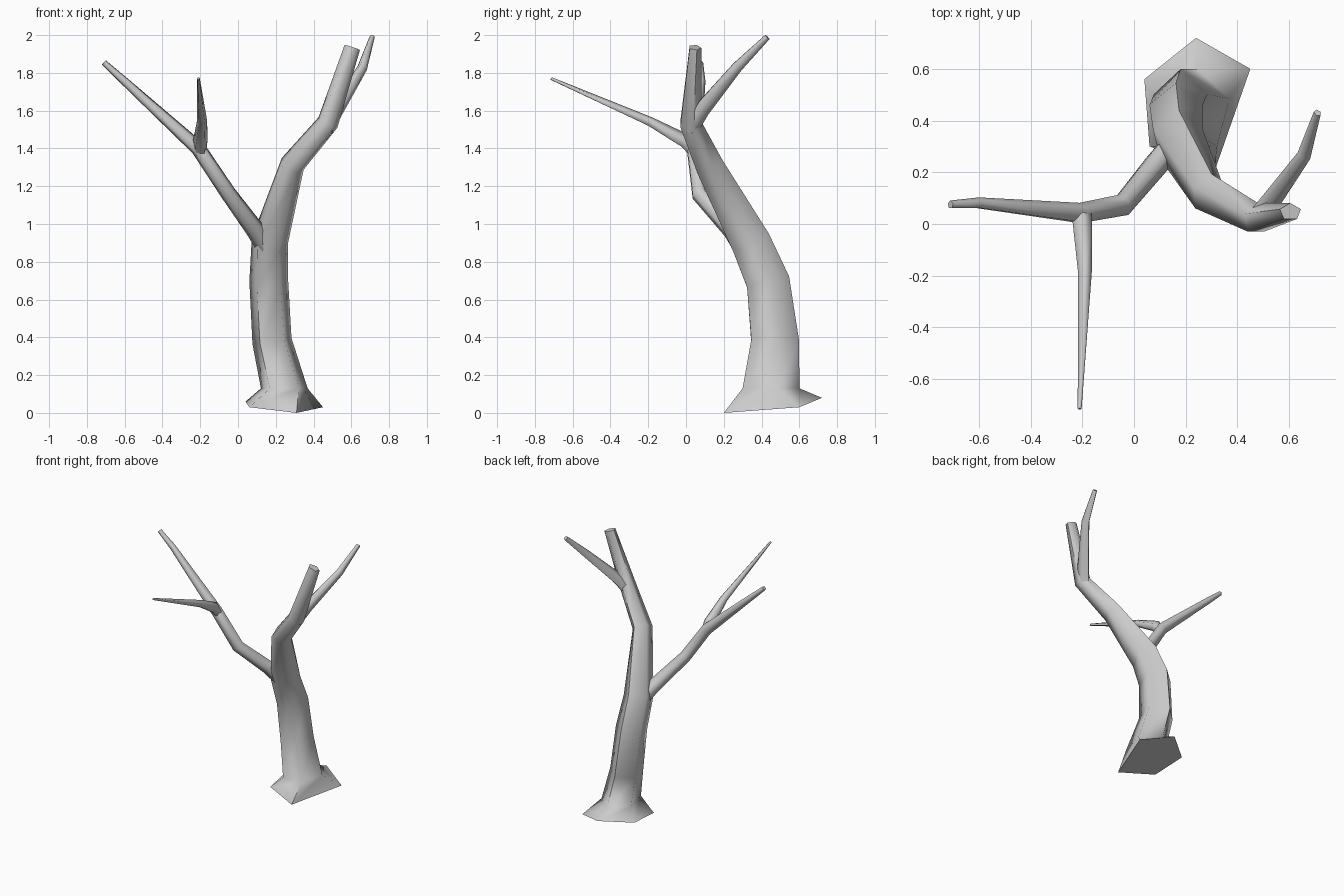
import bpy, bmesh, math
from mathutils import Vector

cube = bpy.data.objects.get("Cube")
if cube:
    bpy.data.objects.remove(cube, do_unlink=True)

bark = bpy.data.materials.new("grey bark")
bark.use_nodes = True
GREY = (0.6, 0.6, 0.6, 1)
bark.diffuse_color = GREY
bark.node_tree.nodes["Principled BSDF"].inputs["Base Color"].default_value = GREY

SIDES = 5


def limb(name, path, foot=None):
    """Loft five-sided rings along a path of (centre, width radius, depth radius)."""
    bm = bmesh.new()
    pts = [Vector(p[0]) for p in path]
    rings = [[bm.verts.new(c) for c in foot]] if foot else []
    for i, (_, rx, ry) in enumerate(path):
        before = pts[i] - pts[i - 1] if i else pts[1] - pts[0]
        after = pts[i + 1] - pts[i] if i < len(pts) - 1 else before
        t = (before.normalized() + after.normalized()).normalized()
        if foot and i == 0:
            t = Vector((0, 0, 1))
        v = (Vector((0, 1, 0)) - t * t.y).normalized()
        u = v.cross(t)
        ring = []
        for k in range(SIDES):
            a = math.pi / 2 + k * math.tau / SIDES
            ring.append(bm.verts.new(pts[i] + u * rx * math.cos(a) + v * ry * math.sin(a)))
        rings.append(ring)
    for lo, hi in zip(rings, rings[1:]):
        for k in range(SIDES):
            n = (k + 1) % SIDES
            bm.faces.new((lo[k], lo[n], hi[n], hi[k]))
    bm.faces.new(rings[0][::-1])
    bm.faces.new(rings[-1])
    bmesh.ops.recalc_face_normals(bm, faces=bm.faces)
    mesh = bpy.data.meshes.new(name)
    bm.to_mesh(mesh)
    bm.free()
    mesh.materials.append(bark)
    obj = bpy.data.objects.new(name, mesh)
    bpy.context.collection.objects.link(obj)
    bpy.ops.object.select_all(action="DESELECT")
    obj.select_set(True)
    bpy.context.view_layer.objects.active = obj
    bpy.ops.object.shade_smooth_by_angle(angle=math.radians(75))
    return obj


# Leaning trunk with a flared, slightly uneven foot
limb("trunk", [
    ((0.245, 0.434, 0.13), 0.13, 0.166),
    ((0.18, 0.459, 0.38), 0.11, 0.14),
    ((0.163, 0.423, 0.69), 0.108, 0.127),
    ((0.167, 0.335, 0.9), 0.102, 0.115),
    ((0.285, 0.12, 1.31), 0.069, 0.08),
    ((0.475, 0.02, 1.535), 0.06, 0.062),
    ((0.605, 0.047, 1.935), 0.045, 0.034),
], foot=[(0.24, 0.72, 0.08), (0.04, 0.56, 0.06), (0.06, 0.3, 0.03),
         (0.31, 0.2, 0), (0.45, 0.6, 0.03)])

# Upper fork growing toward the back
limb("upper_branch", [
    ((0.47, 0.02, 1.5), 0.04, 0.045),
    ((0.52, 0.08, 1.6), 0.04, 0.045),
    ((0.66, 0.27, 1.83), 0.028, 0.03),
    ((0.71, 0.43, 1.99), 0.015, 0.017),
])

# Long side branch
limb("side_branch", [
    ((0.16, 0.31, 0.87), 0.06, 0.06),
    ((0.09, 0.24, 0.97), 0.052, 0.05),
    ((-0.05, 0.07, 1.16), 0.044, 0.046),
    ((-0.21, 0.04, 1.4), 0.042, 0.042),
    ((-0.6, 0.08, 1.755), 0.023, 0.023),
    ((-0.71, 0.075, 1.855), 0.016, 0.016),
])

# Thin twig pointing forward
limb("front_twig", [
    ((-0.2, 0.05, 1.37), 0.035, 0.035),
    ((-0.2, 0.0, 1.435), 0.04, 0.042),
    ((-0.19, -0.19, 1.54), 0.028, 0.027),
    ((-0.21, -0.715, 1.77), 0.008, 0.008),
])
